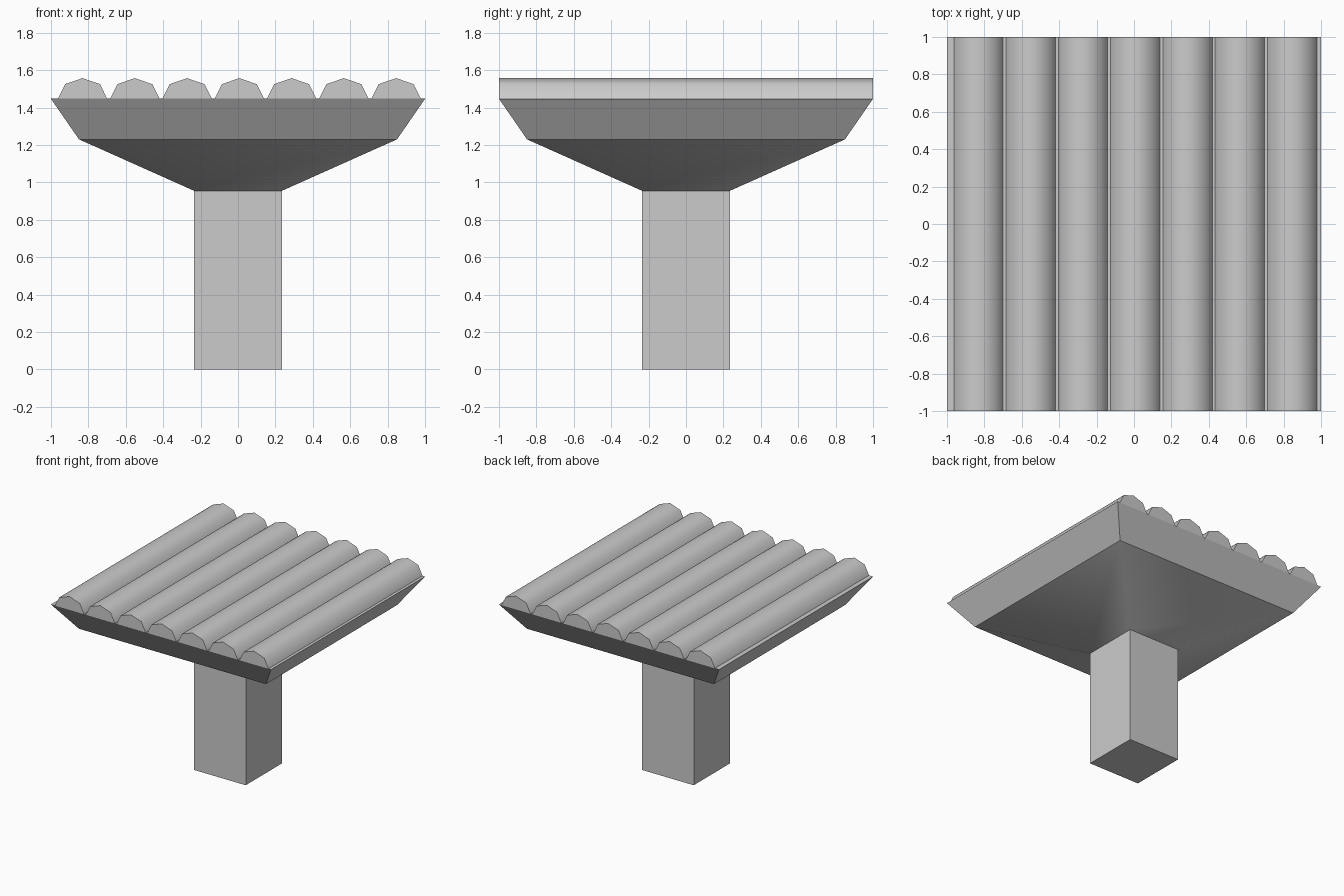
import bpy, bmesh
from math import sin, cos, pi, radians

if "Cube" in bpy.data.objects:
    bpy.data.objects.remove(bpy.data.objects["Cube"])


def finish(name, bm, smooth_angle=None):
    bmesh.ops.recalc_face_normals(bm, faces=bm.faces)
    mesh = bpy.data.meshes.new(name)
    bm.to_mesh(mesh)
    bm.free()
    obj = bpy.data.objects.new(name, mesh)
    bpy.context.collection.objects.link(obj)
    if smooth_angle:
        bpy.ops.object.select_all(action='DESELECT')
        obj.select_set(True)
        bpy.context.view_layer.objects.active = obj
        bpy.ops.object.shade_smooth_by_angle(angle=radians(smooth_angle))
    return obj


def square_section(name, r0, z0, r1, z1, bottom=False, top=False, smooth_angle=None):
    """Four-sided tapered section between two square rings."""
    bm = bmesh.new()
    corners = [(-1, -1), (1, -1), (1, 1), (-1, 1)]
    low = [bm.verts.new((x * r0, y * r0, z0)) for x, y in corners]
    high = [bm.verts.new((x * r1, y * r1, z1)) for x, y in corners]
    for i in range(4):
        j = (i + 1) % 4
        bm.faces.new((low[i], low[j], high[j], high[i]))
    if bottom:
        bm.faces.new(low[::-1])
    if top:
        bm.faces.new(high)
    # Orient outward even when the section is open
    bm.normal_update()
    obj_mesh = bpy.data.meshes.new(name)
    bm.to_mesh(obj_mesh)
    bm.free()
    obj = bpy.data.objects.new(name, obj_mesh)
    bpy.context.collection.objects.link(obj)
    if smooth_angle:
        bpy.context.view_layer.objects.active = obj
        obj.select_set(True)
        bpy.ops.object.shade_smooth_by_angle(angle=radians(smooth_angle))
        obj.select_set(False)
    return obj


POST_R, POST_TOP = 0.235, 0.955
FLARE_R, FLARE_TOP = 0.85, 1.23
DECK_R, DECK_TOP = 1.0, 1.447

# Post, softly shaded flare and sloped deck
square_section("post", POST_R, 0, POST_R, POST_TOP, bottom=True)
square_section("flare", POST_R, POST_TOP, FLARE_R, FLARE_TOP, smooth_angle=40)
square_section("deck", FLARE_R, FLARE_TOP, DECK_R, DECK_TOP, top=True)

# Seven rounded slats lying along y, each half of a flattened octagon
for n in range(7):
    cx = 0.007 + (n - 3) * 0.2793
    arc = [(cx + 0.132 * cos(k * pi / 4), DECK_TOP + 0.11 * sin(k * pi / 4))
           for k in range(5)]
    bm = bmesh.new()
    front = [bm.verts.new((x, -DECK_R, z)) for x, z in arc]
    back = [bm.verts.new((x, DECK_R, z)) for x, z in arc]
    for k in range(4):
        bm.faces.new((front[k], back[k], back[k + 1], front[k + 1]))
    bm.faces.new(front)
    bm.faces.new(back[::-1])
    finish(f"slat_{n + 1}", bm, smooth_angle=60)
